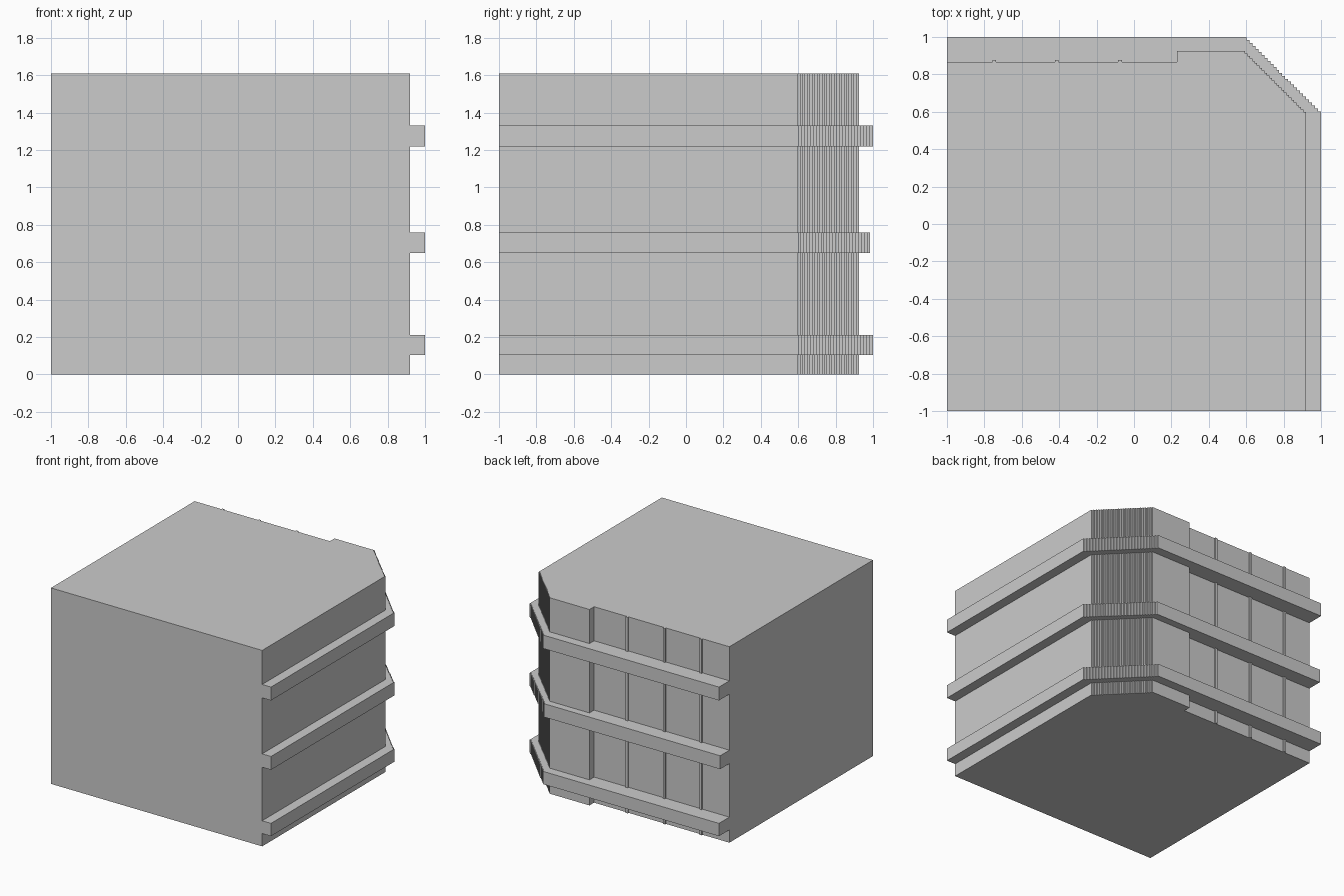
import bpy
import bmesh

cube = bpy.data.objects.get("Cube")
if cube:
    bpy.data.objects.remove(cube, do_unlink=True)

HEIGHT = 1.61
STEPS = 26

grey = bpy.data.materials.new("stone_grey")
grey.use_nodes = True
colour = (0.6, 0.6, 0.6, 1)
grey.diffuse_color = colour
grey.node_tree.nodes["Principled BSDF"].inputs["Base Color"].default_value = colour


def stepped_corner(x0, y0, x1, y1):
    """Fine staircase running from the left wall to the back wall."""
    points = [(x0, y0)]
    for i in range(STEPS):
        y = y0 + (y1 - y0) * (i + 1) / STEPS
        points.append((x0 + (x1 - x0) * i / STEPS, y))
        points.append((x0 + (x1 - x0) * (i + 1) / STEPS, y))
    # drop the doubled start so the first riser stays straight
    return points[1:]


def extrude_profile(name, points, z0, z1):
    bm = bmesh.new()
    face = bm.faces.new([bm.verts.new((x, y, z0)) for x, y in points])
    result = bmesh.ops.extrude_face_region(bm, geom=[face])
    top = [v for v in result["geom"] if isinstance(v, bmesh.types.BMVert)]
    bmesh.ops.translate(bm, vec=(0, 0, z1 - z0), verts=top)
    bmesh.ops.recalc_face_normals(bm, faces=bm.faces)
    mesh = bpy.data.meshes.new(name)
    bm.to_mesh(mesh)
    bm.free()
    mesh.materials.append(grey)
    obj = bpy.data.objects.new(name, mesh)
    bpy.context.collection.objects.link(obj)
    return obj


# Main block: stepped corner, raised pier, then a recessed wall with thin ribs
WALL, RIB = 0.865, 0.877
outline = [(-1, -1), (0.92, -1)]
outline += stepped_corner(0.92, 0.585, 0.58, 0.925)
outline += [(0.23, 0.925), (0.23, WALL)]
for x in (-0.075, -0.413, -0.747):
    outline += [(x + 0.01, WALL), (x + 0.01, RIB), (x - 0.01, RIB), (x - 0.01, WALL)]
outline.append((-1, WALL))
extrude_profile("building_block", outline, 0, HEIGHT)

# Horizontal ledges wrapping the left side, the corner and the back
for name, z0, z1, back in (("lower_ledge", 0.105, 0.21, 1.0),
                           ("middle_ledge", 0.65, 0.76, 0.985),
                           ("upper_ledge", 1.22, 1.33, 1.0)):
    ledge = [(0.9, -1), (1, -1)]
    ledge += stepped_corner(1, 0.585, 0.585, back)
    ledge += [(-1, back), (-1, 0.84), (0.55, 0.84), (0.9, 0.55)]
    extrude_profile(name, ledge, z0, z1)
